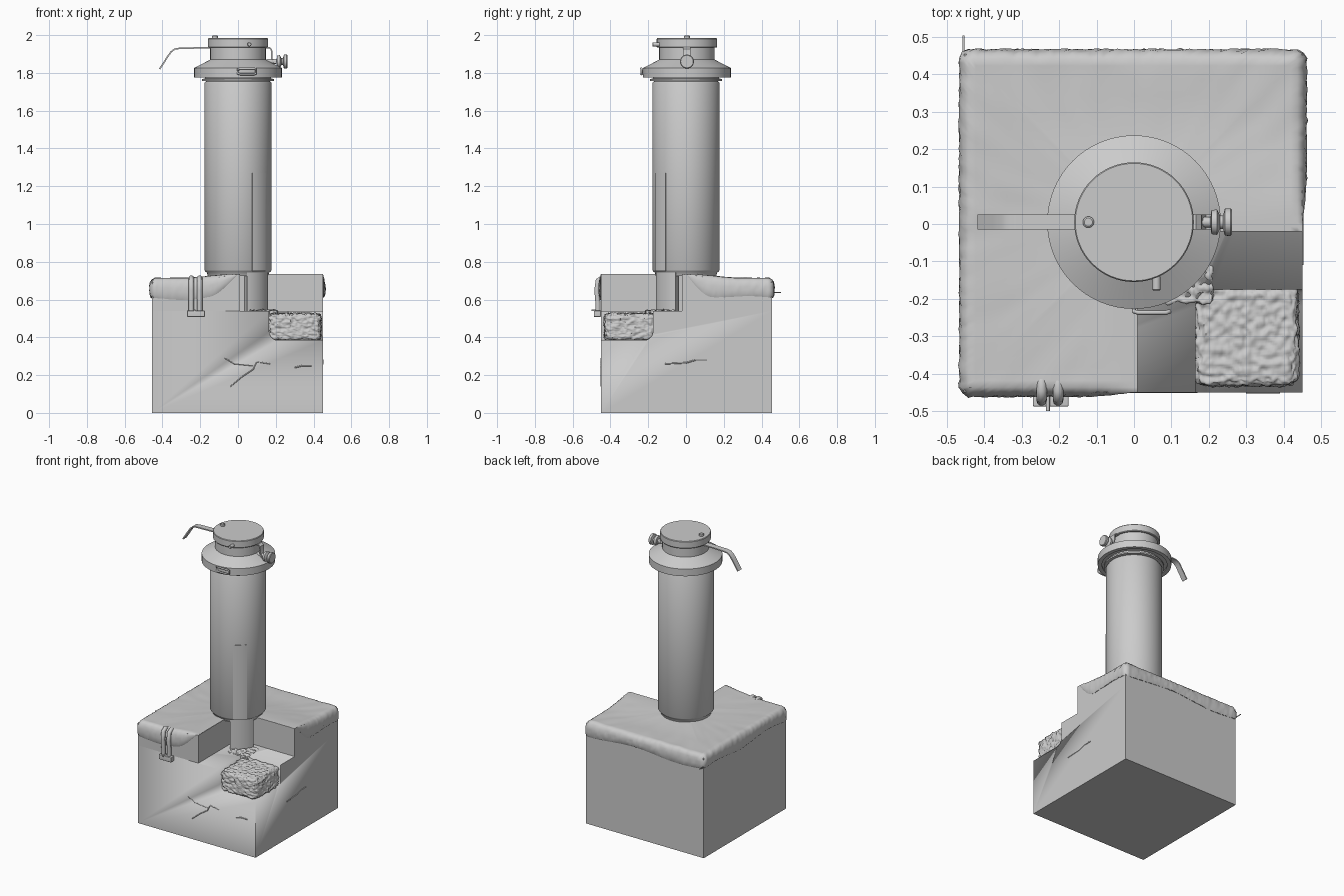
import bpy, bmesh, math, random
from mathutils import Vector, noise

if "Cube" in bpy.data.objects:
    bpy.data.objects.remove(bpy.data.objects["Cube"])

random.seed(4)
CY = 0.005


def finish(name, bm, angle=35):
    bmesh.ops.recalc_face_normals(bm, faces=bm.faces[:])
    me = bpy.data.meshes.new(name)
    bm.to_mesh(me)
    bm.free()
    ob = bpy.data.objects.new(name, me)
    bpy.context.collection.objects.link(ob)
    if angle:
        bpy.ops.object.select_all(action='DESELECT')
        bpy.context.view_layer.objects.active = ob
        ob.select_set(True)
        bpy.ops.object.shade_smooth_by_angle(angle=math.radians(angle))
    return ob


def rings(name, loops, angle=35):
    """Skin closed loops of equal length and cap both ends."""
    bm = bmesh.new()
    vs = [[bm.verts.new(p) for p in lp] for lp in loops]
    n = len(vs[0])
    for a, b in zip(vs, vs[1:]):
        for i in range(n):
            j = (i + 1) % n
            bm.faces.new((a[i], a[j], b[j], b[i]))
    bm.faces.new(vs[0][::-1])
    bm.faces.new(vs[-1])
    return finish(name, bm, angle)


def lathe(name, profile, at=(0, 0, 0), axis='Z', seg=64):
    def place(r, h, t):
        a, b = r * math.cos(t), r * math.sin(t)
        v = {'Z': (a, b, h), 'X': (h, a, b), 'Y': (a, h, b)}[axis]
        return Vector(at) + Vector(v)
    return rings(name, [[place(r, h, math.tau * i / seg) for i in range(seg)]
                        for r, h in profile])


def box(name, lo, hi, bevel=0.0):
    bm = bmesh.new()
    bmesh.ops.create_cube(bm, size=1)
    for v in bm.verts:
        v.co = [(a + b) / 2 + c * (b - a) for a, b, c in zip(lo, hi, v.co)]
    if bevel:
        bmesh.ops.bevel(bm, geom=bm.edges[:], offset=bevel, segments=5,
                        profile=0.5, affect='EDGES')
    return finish(name, bm)


def tube(name, pts, r):
    cu = bpy.data.curves.new(name, 'CURVE')
    cu.dimensions = '3D'
    cu.bevel_depth, cu.bevel_resolution = r, 3
    cu.use_fill_caps = True
    sp = cu.splines.new('POLY')
    sp.points.add(len(pts) - 1)
    for p, c in zip(sp.points, pts):
        p.co = (*c, 1)
    ob = bpy.data.objects.new(name, cu)
    bpy.context.collection.objects.link(ob)
    return ob


def strap(name, pts, width, thick):
    """Flat strip following an x-z path."""
    loops = []
    for i, (x, z) in enumerate(pts):
        a, b = pts[max(i - 1, 0)], pts[min(i + 1, len(pts) - 1)]
        t = Vector((b[0] - a[0], b[1] - a[1])).normalized() * thick / 2
        loops.append([(x - s * t.y, CY + w * width / 2, z + s * t.x)
                      for s, w in ((1, 1), (1, -1), (-1, -1), (-1, 1))])
    return rings(name, loops)


def gravel(name, lo, hi, cuts=44):
    """Rounded box with a rough, pitted surface."""
    bm = bmesh.new()
    bmesh.ops.create_cube(bm, size=2)
    bmesh.ops.subdivide_edges(bm, edges=bm.edges[:], cuts=cuts, use_grid_fill=True)
    for v in bm.verts:
        p = v.co / sum(abs(c) ** 9 for c in v.co) ** (1 / 9)
        q = Vector([(a + b) / 2 + c * (b - a) / 2 for a, b, c in zip(lo, hi, p)])
        nrm = Vector([c ** 7 for c in p]).normalized()
        v.co = q + nrm * (0.009 * noise.noise(q * 55) + 0.004 * noise.noise(q * 120) - 0.004)
    return finish(name, bm, 60)


# Ground block: lower body with a pit, L-shaped upper layer
lower = box("ground_lower", (-0.455, -0.45, 0), (0.45, 0.455, 0.54))
pit = box("pit_cutter", (0.165, -0.8, 0.385), (0.8, -0.175, 0.8), 0.045)
pit.hide_render = True
pit.hide_set(True)
mod = lower.modifiers.new("pit", 'BOOLEAN')
mod.operation, mod.object, mod.solver = 'DIFFERENCE', pit, 'EXACT'

corners = [(0.01, -0.45), (0.01, -0.02), (0.45, -0.02),
           (0.45, 0.455), (-0.455, 0.455), (-0.455, -0.45)]
outline = []
for (x0, y0), (x1, y1) in zip(corners, corners[1:] + corners[:1]):
    n = max(2, round(math.hypot(x1 - x0, y1 - y0) / 0.012))
    outline += [(x0 + (x1 - x0) * i / n, y0 + (y1 - y0) * i / n) for i in range(n)]


def ramp(x, y, w):
    return min(1, max(0, max(-x, y) / w))


def top_z(x, y):
    t = ramp(x, y, 0.3)
    return 0.735 - 0.022 * t * t * (3 - 2 * t)


shrink = (0.9, 0.7, 0.4, 0.1)
loops = [[(x, y, 0.54) for x, y in outline],
         [(x, y, top_z(x, y) - 0.001 - 0.02 * ramp(x, y, 0.2)) for x, y in outline]]
loops += [[(x * k, y * k, top_z(x * k, y * k) - 0.004) for x, y in outline] for k in shrink]
rings("ground_upper", loops)


# Snow blanket with a drooping rim that thins out towards the cutaway
def rim(d, f):
    out = []
    for x, y in outline:
        t = math.sin(math.pi / 2 * ramp(x, y, 0.15))
        hi = top_z(x, y)
        droop = t * (0.095 + 0.012 * math.sin(9 * x + 4) + 0.012 * math.sin(11 * y + 1))
        ox = (x > 0.449) - (x < -0.454)
        oy = (y > 0.454) - (y < -0.449)
        e = d - (0.008 if ox and oy else 0)
        w = 0.005 * noise.noise(Vector((x, y, f)) * 60) + random.uniform(-0.001, 0.001)
        out.append((x + ox * t * (e + w), y + oy * t * (e + w), hi - (1 - f) * droop + w * t * 0.5))
    return out


loops = [rim(d, f) for d, f in ((-0.01, 0.06), (0.005, 0), (0.011, 0.15), (0.012, 0.35),
                                (0.012, 0.55), (0.008, 0.75), (0.0, 0.9))]
for k in (0.97, 0.93, 0.85, 0.75, 0.65, 0.5, 0.35, 0.1):
    loops.append([(x * k, y * k, top_z(x * k, y * k) + 0.001 + ramp(x, y, 0.2) *
                   0.003 * noise.noise(Vector((x * k, y * k, 0)) * 14)) for x, y in outline])
rings("snow_blanket", loops, 60)

# Gravel in the pit and around the foot of the post
gravel("gravel_fill", (0.16, -0.435, 0.38), (0.442, -0.15, 0.53))
gravel("gravel_foot", (0.06, -0.215, 0.48), (0.215, -0.05, 0.547), 30)

# Roots half buried in the cut faces
root_front = [(-0.04, 0.14), (0.02, 0.19), (0.08, 0.23), (0.1, 0.27), (0.17, 0.26)]
tube("root_front_main", [(x, -0.449, z) for x, z in root_front], 0.003)
tube("root_front_side", [(x, -0.449, z) for x, z in ((-0.07, 0.29), (-0.02, 0.26), (0.08, 0.25))], 0.003)
tube("root_front_short", [(x, -0.449, z) for x, z in ((0.3, 0.24), (0.34, 0.25), (0.39, 0.25))], 0.004)
tube("root_right", [(0.449, y, z) for y, z in ((-0.11, 0.26), (0, 0.265), (0.05, 0.28), (0.11, 0.28))], 0.004)

# Hanging clip over the snow rim
for side, x in (("left", -0.247), ("right", -0.203)):
    tube("clip_prong_" + side, [(x, -0.42, 0.705), (x, -0.445, 0.715), (x, -0.466, 0.7),
                                (x, -0.472, 0.65), (x, -0.466, 0.58), (x, -0.466, 0.53)], 0.014)
box("clip_plate", (-0.27, -0.488, 0.508), (-0.175, -0.45, 0.542), 0.004)
tube("clip_pin", [(-0.23, -0.5, 0.543), (-0.23, -0.46, 0.543)], 0.005)
tube("back_twig", [(-0.456, 0.44, 0.638), (-0.456, 0.504, 0.638)], 0.003)


# Curved panels at the foot and along the front of the tube
def arc_panel(name, r0, r1, a0, a1, z0, z1):
    pts = [(r, math.radians(a0 + (a1 - a0) * i / 12)) for r, order in
           ((r1, range(13)), (r0, range(12, -1, -1))) for i in order]
    return rings(name, [[(r * math.cos(a), r * math.sin(a), z) for r, a in pts] for z in (z0, z1)])


arc_panel("foot_panel", 0.11, 0.167, -73, -19, 0.5, 0.8)
arc_panel("front_strip", 0.15, 0.181, -65, -37, 0.75, 1.27)

# Main tube, collar, neck and cap
lathe("main_tube", [(0.16, 0.725), (0.165, 0.742), (0.174, 0.75), (0.178, 0.757),
                    (0.178, 1.745), (0.172, 1.755), (0.165, 1.757), (0.165, 1.79)])
lathe("tube_ring", [(0.16, 1.758), (0.19, 1.758), (0.19, 1.768), (0.175, 1.77), (0.175, 1.79)])
lathe("collar", [(0.18, 1.785), (0.205, 1.785), (0.205, 1.776), (0.232, 1.776), (0.232, 1.826),
                 (0.147, 1.87), (0.147, 1.94)], (0, CY, 0))
lathe("cap", [(0.14, 1.934), (0.157, 1.934), (0.16, 1.938), (0.16, 1.98), (0.157, 1.984)], (0, CY, 0))
lathe("cap_pin", [(0.015, 1.98), (0.015, 1.996), (0.011, 1.999)], (-0.122, CY, 0), seg=20)
lathe("cap_screw", [(0.011, -0.14), (0.011, -0.175), (0.008, -0.178)], (0.06, 0, 1.951), 'Y', 20)

# Small loop handle on the collar
tube("collar_handle", [(0.0, -0.215, 1.808), (0.0, -0.234, 1.82), (0.012, -0.237, 1.823),
                       (0.085, -0.237, 1.823), (0.095, -0.234, 1.82), (0.095, -0.234, 1.796),
                       (0.085, -0.237, 1.793), (0.012, -0.237, 1.793), (0.0, -0.234, 1.796),
                       (0.0, -0.215, 1.808)], 0.006)

# Latch straps and side knob
strap("latch_lever", [(-0.14, 1.934), (-0.31, 1.93), (-0.335, 1.926), (-0.355, 1.911),
                      (-0.375, 1.882), (-0.415, 1.82)], 0.04, 0.008)
strap("side_strap", [(0.14, 1.934), (0.165, 1.934), (0.177, 1.925), (0.18, 1.87),
                     (0.19, 1.855), (0.21, 1.85)], 0.04, 0.008)
lathe("side_knob", [(0.014, 0.15), (0.014, 0.205), (0.032, 0.207), (0.034, 0.222), (0.018, 0.23),
                    (0.018, 0.238), (0.036, 0.243), (0.037, 0.258), (0.033, 0.262)],
      (0, CY, 1.86), 'X', 32)
